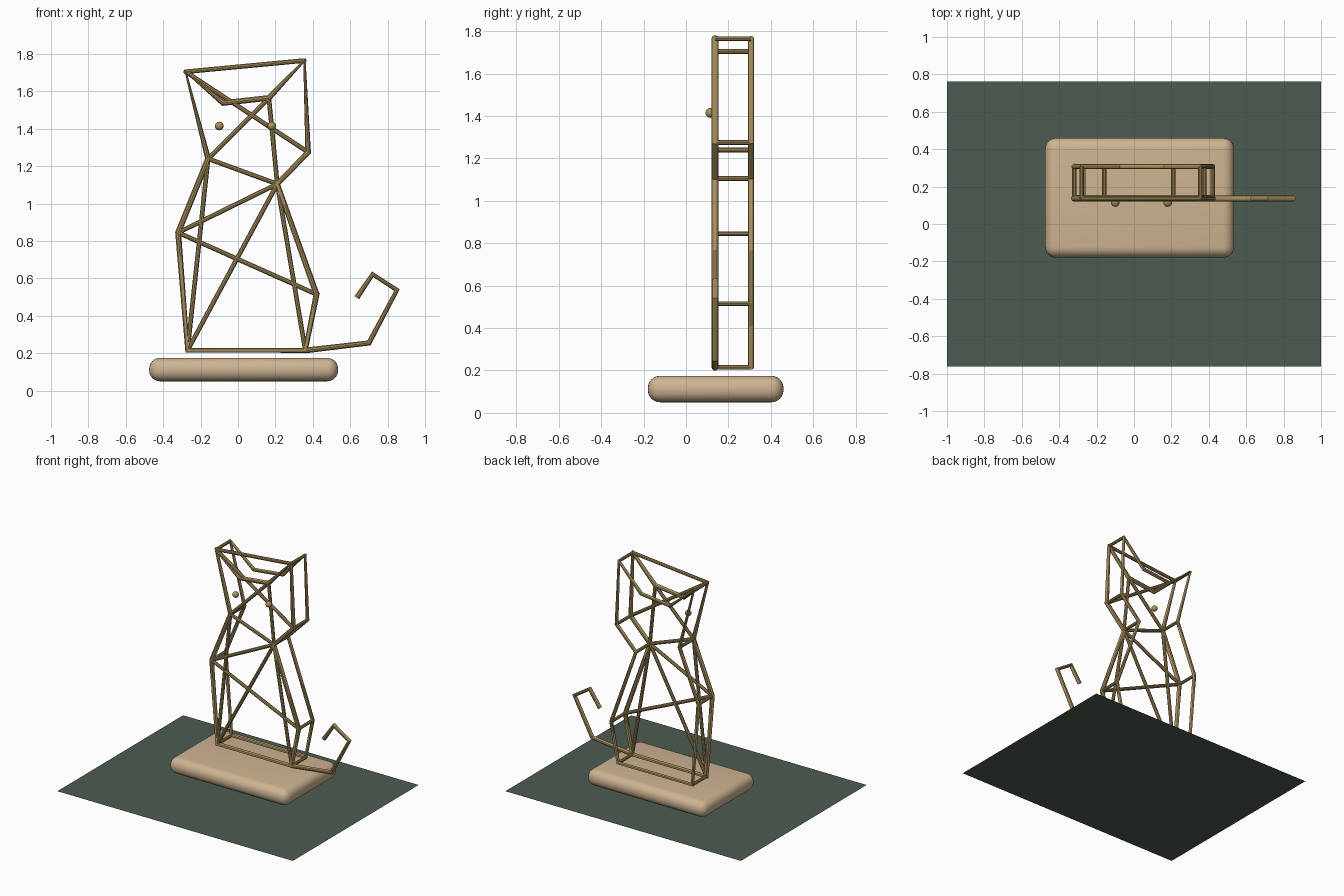
import bpy
from mathutils import Vector

if "Cube" in bpy.data.objects:
    bpy.data.objects.remove(bpy.data.objects["Cube"])


def material(name, color):
    m = bpy.data.materials.new(name)
    m.diffuse_color = (*color, 1)
    m.use_nodes = True
    m.node_tree.nodes["Principled BSDF"].inputs["Base Color"].default_value = m.diffuse_color
    return m


BRASS = material("brass", (0.40, 0.28, 0.11))
WOOD = material("pale wood", (0.62, 0.46, 0.29))
GREEN = material("dark green", (0.075, 0.105, 0.083))

FRONT_Y, BACK_Y = 0.137, 0.307


def rod(name, points, radius, closed=False):
    """Round rod that follows a path of 3D points."""
    curve = bpy.data.curves.new(name, "CURVE")
    curve.dimensions = "3D"
    curve.bevel_depth = radius
    curve.bevel_resolution = 3
    curve.use_fill_caps = True
    spline = curve.splines.new("POLY")
    spline.points.add(len(points) - 1)
    for p, co in zip(spline.points, points):
        p.co = (*co, 1)
    spline.use_cyclic_u = closed
    curve.materials.append(BRASS)
    obj = bpy.data.objects.new(name, curve)
    bpy.context.collection.objects.link(obj)
    bpy.ops.object.select_all(action="DESELECT")
    obj.select_set(True)
    bpy.context.view_layer.objects.active = obj
    bpy.ops.object.convert(target="MESH")
    bpy.ops.object.shade_smooth_by_angle()
    return obj


# Corners of the silhouette as (x, z)
P = {
    "ear_l": (-0.28, 1.705), "brow_l": (-0.08, 1.538), "brow_r": (0.165, 1.565),
    "ear_r": (0.355, 1.765), "cheek_r": (0.375, 1.275), "neck_r": (0.21, 1.105),
    "hip_r": (0.42, 0.515), "foot_r": (0.36, 0.215), "foot_l": (-0.27, 0.215),
    "back_l": (-0.32, 0.845), "neck_l": (-0.16, 1.24),
}


def at(key, y):
    x, z = P[key]
    return Vector((x, y, z))


# Front and back outlines
rod("front_outline", [at(k, FRONT_Y) for k in P], 0.017, True)
rod("back_outline", [at(k, BACK_Y) for k in P], 0.014, True)

# Crossbars joining the two outlines
for k in P:
    if not k.startswith("brow"):
        rod("crossbar_" + k, [at(k, FRONT_Y), at(k, BACK_Y)], 0.012)

# Braces across the front outline
for a, b in [("ear_l", "ear_r"), ("ear_l", "cheek_r"), ("neck_l", "brow_r"),
             ("brow_r", "neck_r"), ("neck_l", "neck_r"), ("back_l", "neck_r"),
             ("back_l", "hip_r"), ("foot_l", "neck_r"), ("foot_l", "neck_l"),
             ("neck_r", "foot_r")]:
    rod("front_brace", [at(a, FRONT_Y), at(b, FRONT_Y)], 0.013)

# Tail
tail = [P["foot_r"], (0.70, 0.255), (0.85, 0.538), (0.72, 0.622), (0.635, 0.497)]
rod("tail", [(x, FRONT_Y, z) for x, z in tail], 0.016)

# Eyes
for x in (-0.10, 0.18):
    bpy.ops.mesh.primitive_uv_sphere_add(segments=20, ring_count=12, radius=0.023,
                                         location=(x, 0.115, 1.415))
    bpy.context.object.name = "eye"
    bpy.context.object.data.materials.append(BRASS)
    bpy.ops.object.shade_smooth_by_angle()

# Rounded plinth
bpy.ops.mesh.primitive_cube_add(size=1, location=(0.03, 0.14, 0.1125))
plinth = bpy.context.object
plinth.name = "plinth"
plinth.scale = (1.01, 0.64, 0.125)
bpy.ops.object.transform_apply(location=False, rotation=False, scale=True)
bevel = plinth.modifiers.new("round", "BEVEL")
bevel.width = 0.058
bevel.segments = 6
bpy.ops.object.modifier_apply(modifier="round")
plinth.data.materials.append(WOOD)
bpy.ops.object.shade_smooth_by_angle()

# Floor sheet
bpy.ops.mesh.primitive_plane_add(size=1)
sheet = bpy.context.object
sheet.name = "floor_sheet"
sheet.scale = (2.0, 1.525, 1)
sheet.data.materials.append(GREEN)
